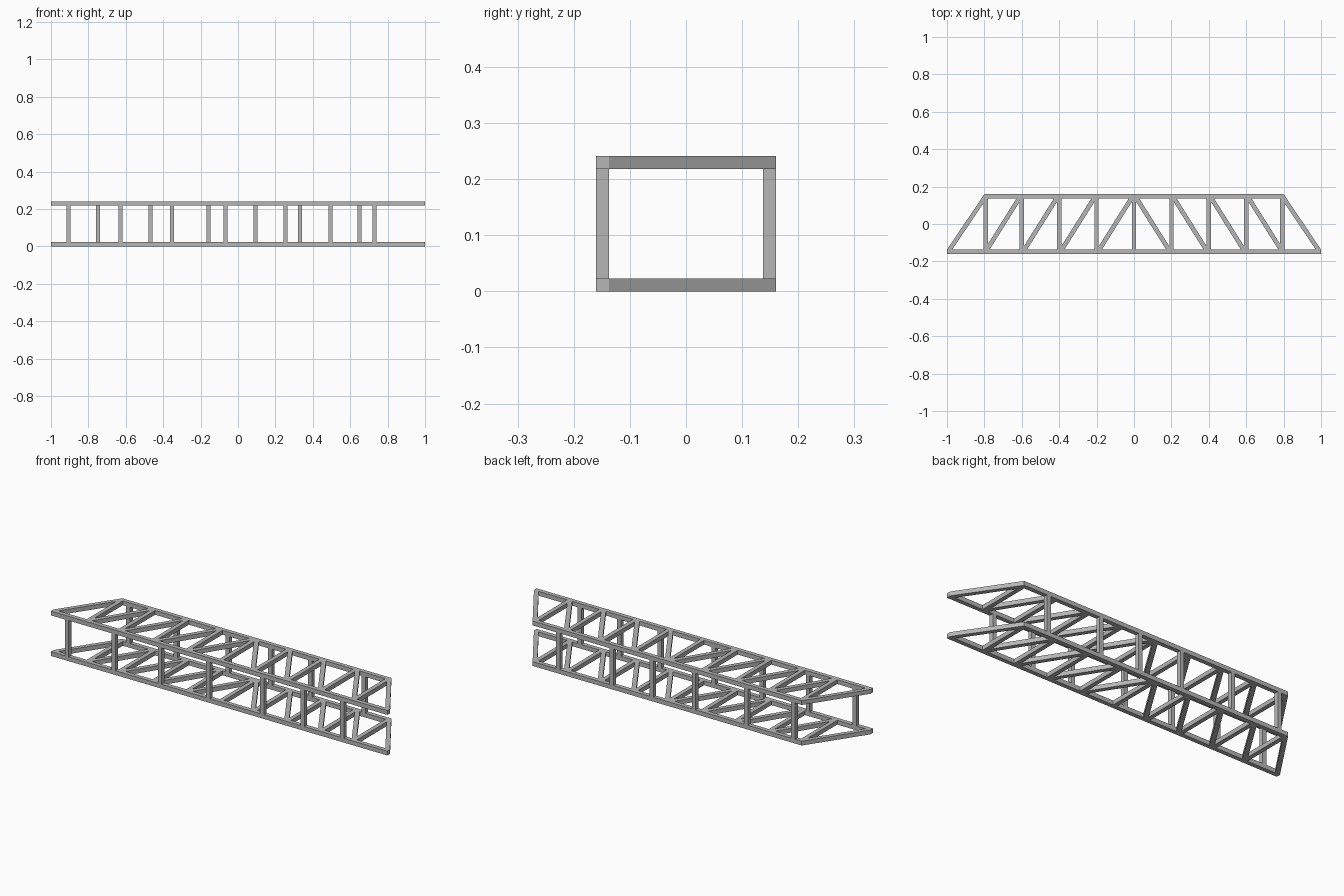
import bpy
import bmesh

cube = bpy.data.objects.get("Cube")
if cube:
    bpy.data.objects.remove(cube, do_unlink=True)

W = 0.023            # member thickness
DEPTH = 0.16         # half width of the truss
INNER = DEPTH - W    # inner edge of the chords
HEIGHT = 0.241
SLANT = 0.028        # width of a diagonal measured along x

steel = bpy.data.materials.new("grey steel")
steel.use_nodes = True
colour = (0.47, 0.47, 0.47, 1)
steel.diffuse_color = colour
steel.node_tree.nodes["Principled BSDF"].inputs["Base Color"].default_value = colour


def prism(name, outline, z0, z1):
    """Extrude a flat outline from z0 up to z1."""
    bm = bmesh.new()
    base = bm.faces.new([bm.verts.new((x, y, z0)) for x, y in outline])
    top = bmesh.ops.extrude_face_region(bm, geom=[base])["geom"]
    verts = [v for v in top if isinstance(v, bmesh.types.BMVert)]
    bmesh.ops.translate(bm, verts=verts, vec=(0, 0, z1 - z0))
    bmesh.ops.recalc_face_normals(bm, faces=bm.faces)
    mesh = bpy.data.meshes.new(name)
    bm.to_mesh(mesh)
    bm.free()
    mesh.materials.append(steel)
    obj = bpy.data.objects.new(name, mesh)
    bpy.context.collection.objects.link(obj)
    return obj


def bar(name, x0, x1, y0, y1, z0, z1):
    return prism(name, [(x0, y0), (x1, y0), (x1, y1), (x0, y1)], z0, z1)


def truss(level, z):
    """One flat truss panel: chords, slanted ends, struts and diagonals."""
    top = z + W
    bar(level + "_front_chord", -1, 1, -DEPTH, -INNER, z, top)
    # Back chord with ends cut along the slope of the end members
    cut = 0.8 + W * 0.2 / (DEPTH + INNER)
    prism(level + "_back_chord",
          [(-cut, INNER), (cut, INNER), (0.8, DEPTH), (-0.8, DEPTH)], z, top)
    for side, s in (("left", 1), ("right", -1)):
        prism(f"{level}_{side}_end_member",
              [(s, -INNER), (s * cut, INNER), (s * (cut - SLANT), INNER),
               (s * (1 - SLANT), -INNER)], z, top)
        # Diagonals lean towards the middle
        for i in range(4):
            a, b = 0.2 * i, 0.2 * (i + 1)
            prism(f"{level}_{side}_diagonal_{i + 1}",
                  [(s * b, -INNER), (s * (b - SLANT), -INNER),
                   (s * a, INNER), (s * (a + SLANT), INNER)], z, top)
    # Cross struts; the outermost sit just inside the corners
    for i in range(-4, 5):
        x = 0.2 * i if abs(i) < 4 else 0.198 * i
        bar(f"{level}_strut_{i + 5}", x - W / 2, x + W / 2,
            -INNER, INNER, z, top)


truss("lower", 0)
truss("upper", HEIGHT - W)

# Upright posts joining the two panels
front_posts = [-0.906, -0.628, -0.353, -0.067, 0.254, 0.495, 0.73]
back_posts = [-0.749, -0.468, -0.158, 0.094, 0.332, 0.65]
for row, spots, y in (("front", front_posts, -DEPTH), ("back", back_posts, INNER)):
    for i, x in enumerate(spots):
        bar(f"{row}_post_{i + 1}", x - W / 2, x + W / 2, y, y + W, W, HEIGHT - W)
